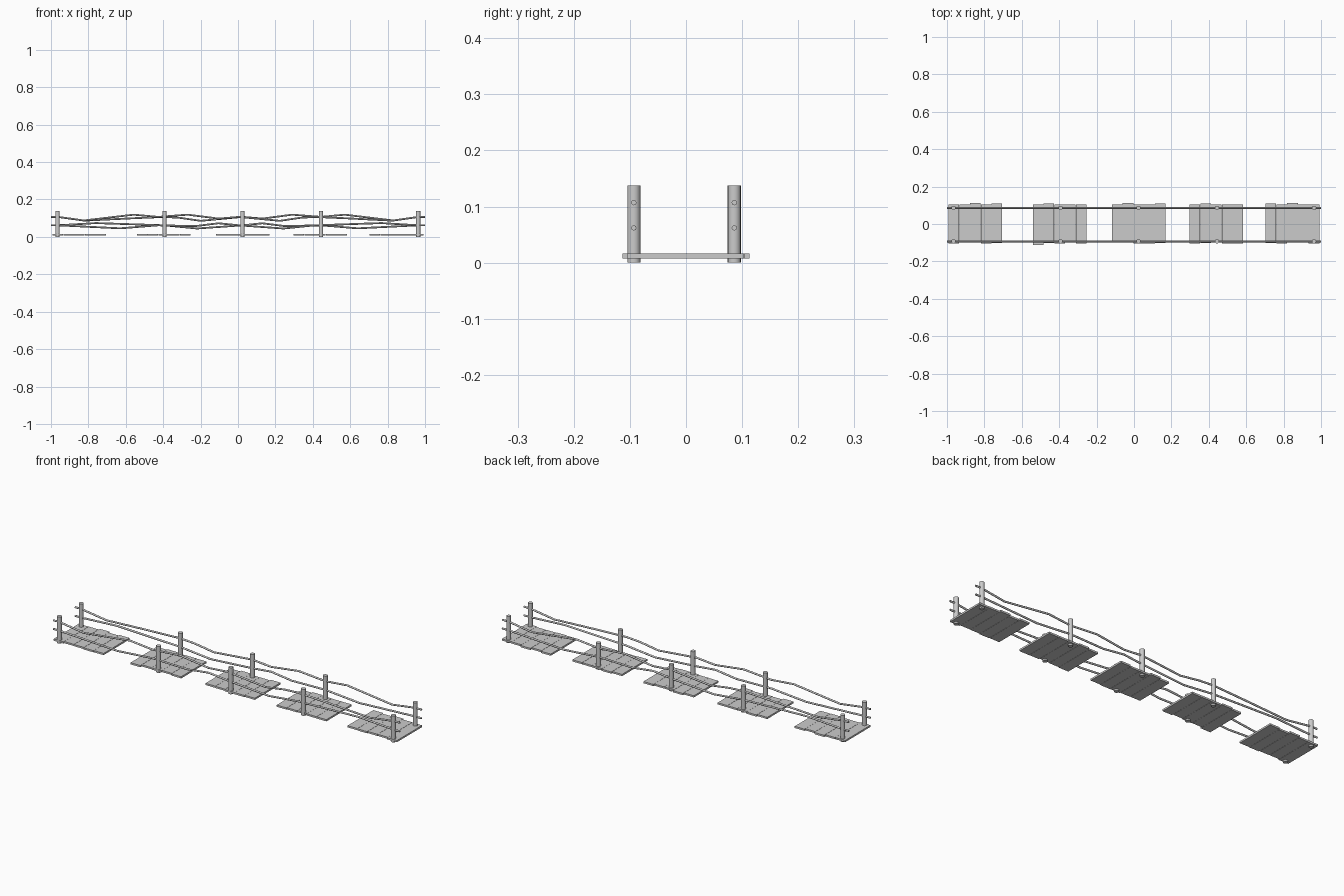
import bpy

if "Cube" in bpy.data.objects:
    bpy.data.objects.remove(bpy.data.objects["Cube"])

POST_X = [-0.965, -0.393, 0.024, 0.444, 0.963]
SIDE_Y = {"front": -0.093, "back": 0.086}


def box(name, x0, x1, y0, y1, z0, z1):
    bpy.ops.mesh.primitive_cube_add(size=1, location=((x0 + x1) / 2, (y0 + y1) / 2, (z0 + z1) / 2))
    o = bpy.context.object
    o.name = name
    o.scale = (x1 - x0, y1 - y0, z1 - z0)
    bpy.ops.object.transform_apply(location=False, rotation=False, scale=True)


def rope(name, y, points):
    cu = bpy.data.curves.new(name, "CURVE")
    cu.dimensions = "3D"
    cu.bevel_depth = 0.0048
    cu.bevel_resolution = 2
    cu.use_fill_caps = True
    sp = cu.splines.new("POLY")
    sp.points.add(len(points) - 1)
    for p, (x, z) in zip(sp.points, points):
        p.co = (x, y, z, 1)
    bpy.context.collection.objects.link(bpy.data.objects.new(name, cu))


# Plank decks: five groups of five boards with uneven ends
deck_start = [-0.991, -0.541, -0.118, 0.297, 0.704]
ends = [(-0.105, 0.103), (-0.099, 0.104), (-0.1, 0.113), (-0.104, 0.103), (-0.102, 0.11)]
orders = [[0, 1, 2, 3, 4], [0, 4, 3, 1, 0], [1, 2, 3, 0, 4], [0, 4, 1, 3, 0], [4, 3, 2, 1, 0]]
for g, (start, order) in enumerate(zip(deck_start, orders)):
    for i, k in enumerate(order):
        lo, hi = ends[k]
        if g == 1 and i == 0:
            lo = -0.113
        x = start + i * 0.0575
        box(f"plank_{g}_{i}", x, x + 0.0565, lo, hi, 0.0075, 0.0165)

# Railing posts
for side, y in SIDE_Y.items():
    for i, x in enumerate(POST_X):
        bpy.ops.mesh.primitive_cylinder_add(vertices=16, radius=0.0117, depth=0.138, location=(x, y, 0.069))
        bpy.context.object.name = f"{side}_post_{i}"
        bpy.ops.object.shade_smooth_by_angle()

# Slack ropes: the front side is the back side turned end for end
upper = [(-1, 0.107), (-0.965, 0.107), (-0.82, 0.087), (-0.58, 0.099), (-0.393, 0.107), (-0.31, 0.102),
         (-0.2, 0.086), (0.024, 0.107), (0.13, 0.098), (0.29, 0.119), (0.444, 0.107),
         (0.57, 0.119), (0.83, 0.088), (0.963, 0.107), (1, 0.107)]
lower = [(-1, 0.062), (-0.965, 0.062), (-0.76, 0.074), (-0.393, 0.062), (-0.22, 0.045),
         (0.024, 0.062), (0.13, 0.073), (0.25, 0.058), (0.444, 0.062), (0.64, 0.046), (0.963, 0.062), (1, 0.062)]
for label, pts in (("upper", upper), ("lower", lower)):
    rope(f"back_{label}_rope", SIDE_Y["back"], pts)
    rope(f"front_{label}_rope", SIDE_Y["front"],
         [(x if abs(x) == 1 else 0.03 * (1 - abs(x)) - x, z) if abs(x) < 1 else (-x, z) for x, z in pts])
